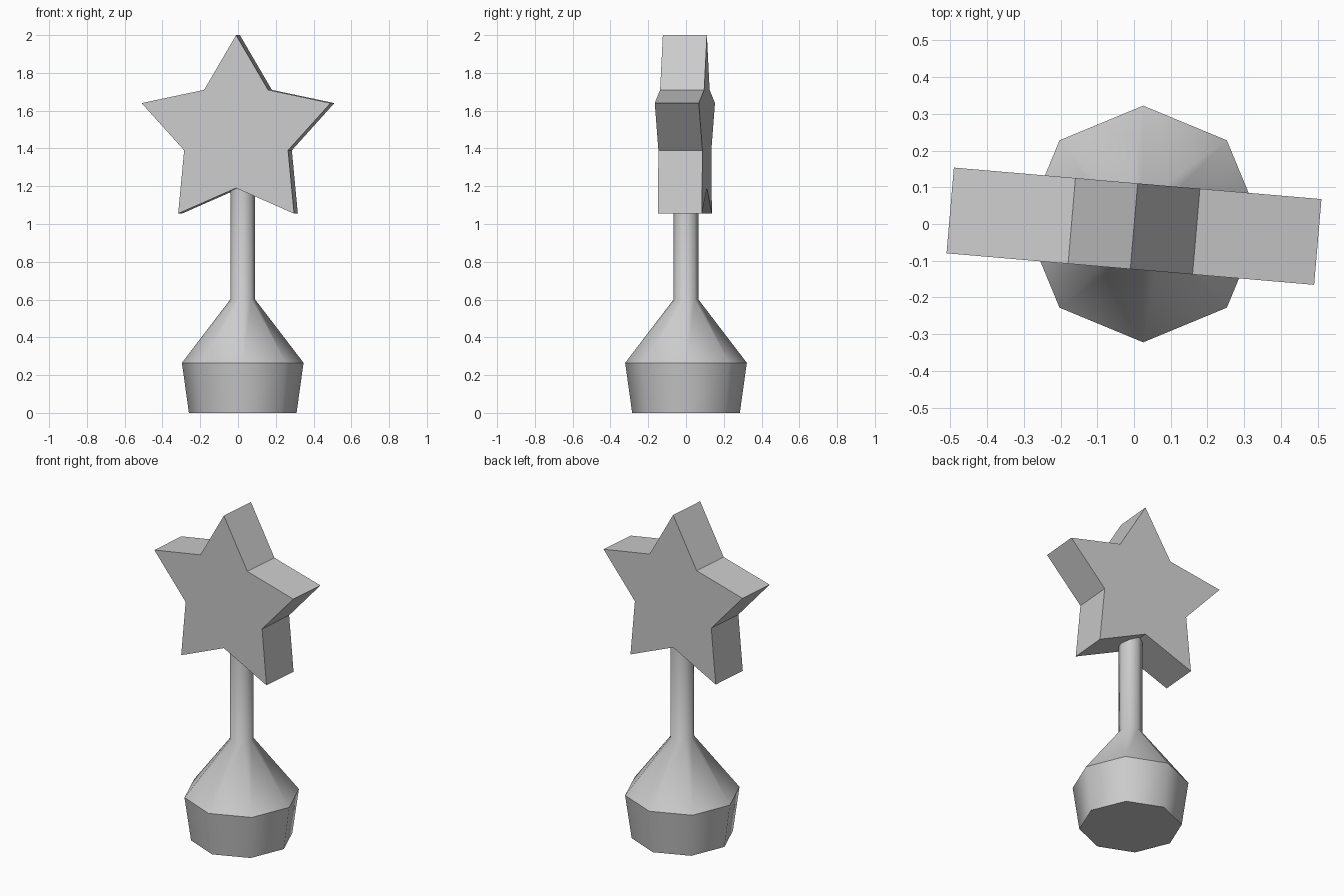
import bpy, bmesh, math
from mathutils import Matrix

if "Cube" in bpy.data.objects:
    bpy.data.objects.remove(bpy.data.objects["Cube"])


def make_object(name, bm):
    bmesh.ops.recalc_face_normals(bm, faces=bm.faces)
    mesh = bpy.data.meshes.new(name)
    bm.to_mesh(mesh)
    bm.free()
    obj = bpy.data.objects.new(name, mesh)
    bpy.context.collection.objects.link(obj)
    return obj


# Eight-sided handle: flared foot, cone and stem as one lathed profile
SIDES = 8
profile = [(0.285, 0.0), (0.322, 0.265), (0.066, 0.60), (0.066, 1.25)]
sharp_rings = (0, 1, 3)
bm = bmesh.new()
rings = []
for r, z in profile:
    rings.append([bm.verts.new((r * math.cos(math.tau * i / SIDES),
                                r * math.sin(math.tau * i / SIDES), z))
                  for i in range(SIDES)])
for low, high in zip(rings, rings[1:]):
    for i in range(SIDES):
        j = (i + 1) % SIDES
        bm.faces.new((low[i], low[j], high[j], high[i])).smooth = True
bm.faces.new(rings[0])
bm.faces.new(rings[-1])
for k in sharp_rings:
    for i in range(SIDES):
        bm.edges.get((rings[k][i], rings[k][(i + 1) % SIDES])).smooth = False
handle = make_object("handle", bm)
handle.location.x = 0.025

# Thick five-pointed star, mirrored half outline, turned slightly about z
half = [(0.17, 1.71), (0.502, 1.64), (0.276, 1.39), (0.308, 1.055)]
outline = [(0, 2.0)] + half + [(0, 1.19)] + [(-x, z) for x, z in reversed(half)]
THICKNESS = 0.234
bm = bmesh.new()
front = bm.faces.new([bm.verts.new((x, -THICKNESS / 2, z)) for x, z in outline])
extruded = bmesh.ops.extrude_face_region(bm, geom=[front], use_keep_orig=True)
bmesh.ops.translate(bm, vec=(0, THICKNESS, 0),
                    verts=[g for g in extruded["geom"]
                           if isinstance(g, bmesh.types.BMVert)])
bmesh.ops.rotate(bm, verts=bm.verts, matrix=Matrix.Rotation(math.radians(-4.9), 3, 'Z'))
star = make_object("star", bm)
star.location.y = -0.006
